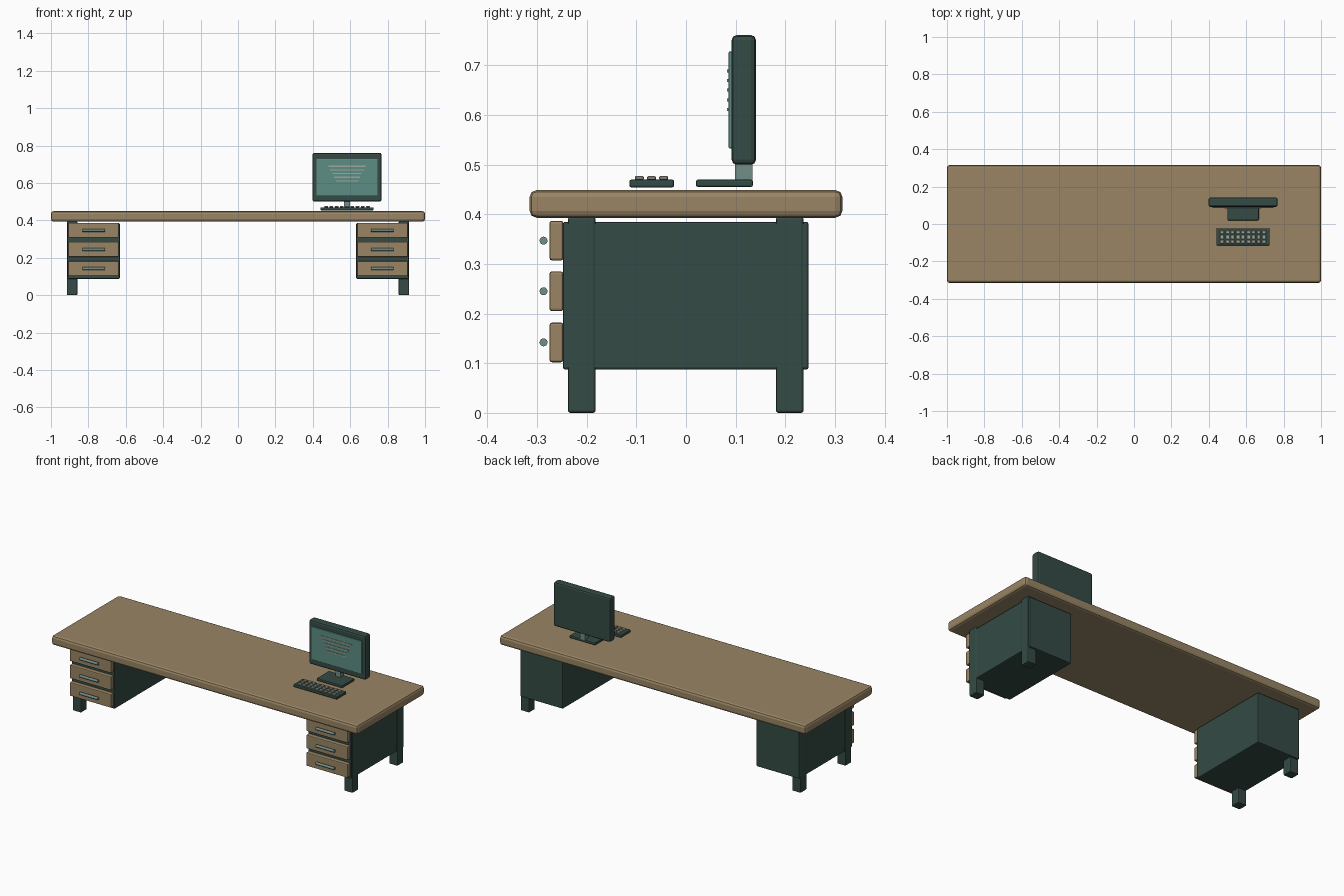
import bpy
import math

if "Cube" in bpy.data.objects:
    bpy.data.objects.remove(bpy.data.objects["Cube"])


def material(name, rgb):
    m = bpy.data.materials.new(name)
    m.diffuse_color = (*rgb, 1)
    m.use_nodes = True
    m.node_tree.nodes["Principled BSDF"].inputs["Base Color"].default_value = m.diffuse_color
    return m


WOOD = material("wood", (0.32, 0.235, 0.13))
DARK = material("dark_green", (0.035, 0.07, 0.06))
SCREEN = material("screen_green", (0.11, 0.27, 0.23))
METAL = material("grey_green", (0.17, 0.27, 0.24))
PALE = material("pale_grey", (0.36, 0.38, 0.31))


def finish(ob, name, mat):
    ob.name = name
    ob.data.materials.append(mat)
    return ob


def box(name, x, y, z, mat, bevel=0.0, segments=2):
    """Box from (min, max) ranges, with rounded edges."""
    rs = (x, y, z)
    bpy.ops.mesh.primitive_cube_add(size=1, location=[(a + b) / 2 for a, b in rs])
    ob = bpy.context.object
    ob.scale = [b - a for a, b in rs]
    bpy.ops.object.transform_apply(location=False, rotation=False, scale=True)
    if bevel:
        mod = ob.modifiers.new("bevel", 'BEVEL')
        mod.width = bevel
        mod.segments = segments
    return finish(ob, name, mat)


# Desk top
box("desk_top", (-1, 1), (-0.315, 0.315), (0.393, 0.449), WOOD, 0.014)

# Pedestals, mirrored left and right
for side, s in (("left", -1), ("right", 1)):
    def span(a, b):
        return tuple(sorted((s * a, s * b)))

    box(f"{side}_cabinet", span(0.632, 0.912), (-0.248, 0.247), (0.087, 0.385), DARK, 0.005)
    for end, y in (("front", -0.21), ("back", 0.209)):
        box(f"{side}_{end}_leg", span(0.859, 0.915), (y - 0.028, y + 0.028),
            (0, 0.395), DARK, 0.005)
    for i, z in enumerate((0.142, 0.245, 0.347)):
        box(f"{side}_drawer_{i + 1}", span(0.638, 0.908), (-0.275, -0.247),
            (z - 0.04, z + 0.04), WOOD, 0.005)
        bpy.ops.mesh.primitive_cylinder_add(
            vertices=16, radius=0.008, depth=0.12,
            location=(s * 0.772, -0.287, z), rotation=(0, math.pi / 2, 0))
        bpy.ops.object.shade_smooth_by_angle()
        finish(bpy.context.object, f"{side}_handle_{i + 1}", METAL)

# Monitor
CX = 0.583
box("monitor_foot", (CX - 0.084, CX + 0.084), (0.02, 0.135), (0.455, 0.47), DARK, 0.004)
box("monitor_neck", (CX - 0.016, CX + 0.016), (0.099, 0.134), (0.468, 0.51), METAL)
box("monitor_body", (CX - 0.185, CX + 0.185), (0.092, 0.141), (0.5, 0.761), DARK, 0.01)
box("monitor_screen", (CX - 0.163, CX + 0.163), (0.086, 0.094), (0.533, 0.728), SCREEN, 0.002)
for i, w in enumerate((0.2, 0.18, 0.155, 0.14, 0.12)):
    z = 0.689 - 0.0195 * i
    box(f"screen_line_{i + 1}", (CX - w / 2, CX + w / 2), (0.083, 0.087),
        (z - 0.003, z + 0.003), PALE)

# Keyboard with a grid of keys
box("keyboard", (CX - 0.142, CX + 0.142), (-0.114, -0.024), (0.454, 0.47), DARK, 0.004)
for row in range(3):
    for col in range(9):
        x = CX + (col - 4) * 0.028
        y = -0.0695 + (row - 1) * 0.0245
        box(f"key_{row + 1}_{col + 1}", (x - 0.01, x + 0.01), (y - 0.009, y + 0.009),
            (0.469, 0.477), PALE, 0.002, 1)
